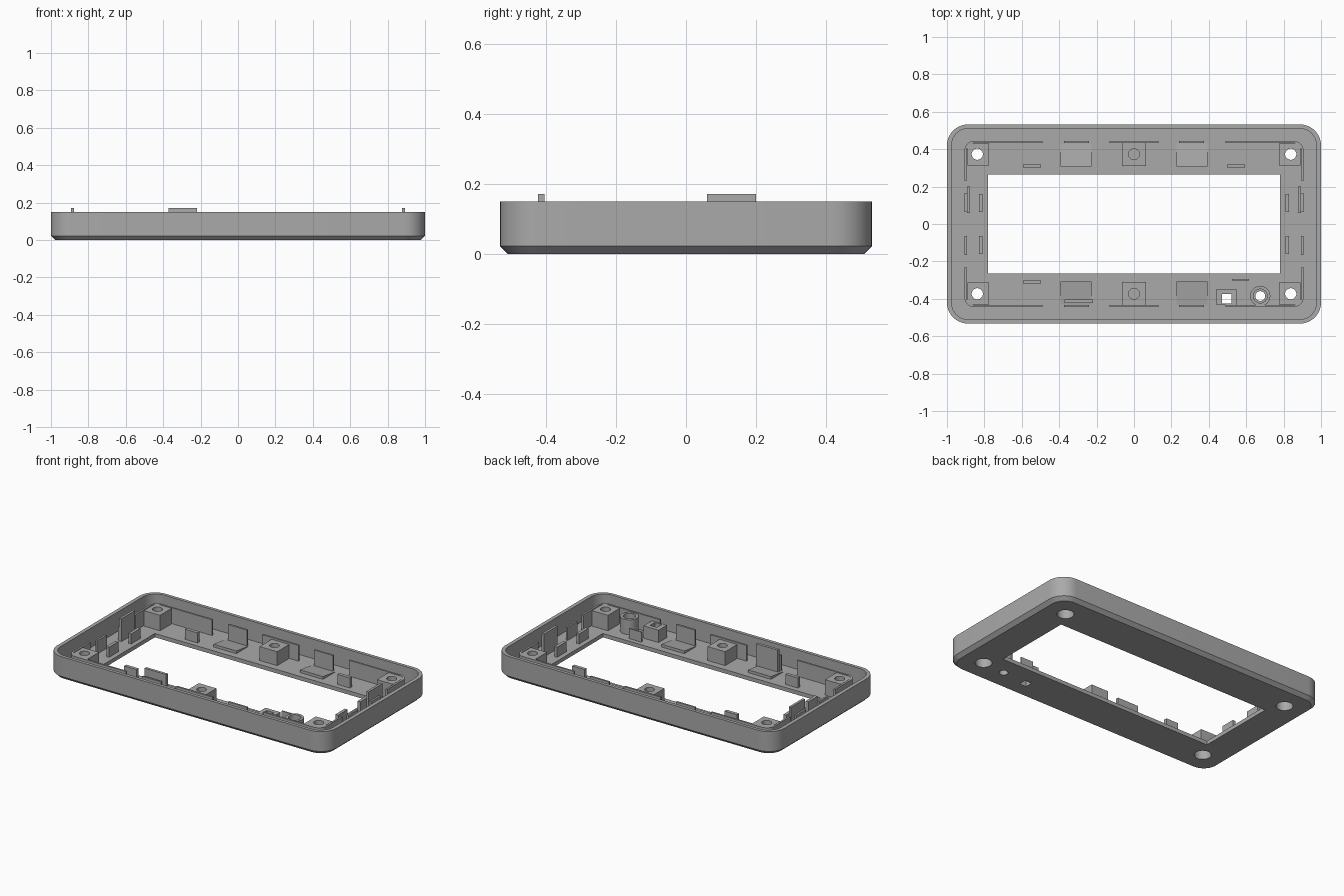
import bpy, bmesh, math

if "Cube" in bpy.data.objects:
    bpy.data.objects.remove(bpy.data.objects["Cube"])

grey = bpy.data.materials.new("plastic grey")
grey.diffuse_color = (0.4, 0.4, 0.4, 1)
grey.use_nodes = True
grey.node_tree.nodes["Principled BSDF"].inputs["Base Color"].default_value = grey.diffuse_color
FLOOR, TOP = 0.025, 0.15


def prism(name, loops):
    """Skin a stack of equal-length point loops and cap both ends."""
    bm = bmesh.new()
    rings = [[bm.verts.new(p) for p in loop] for loop in loops]
    n = len(rings[0])
    for a, b in zip(rings, rings[1:]):
        for i in range(n):
            j = (i + 1) % n
            bm.faces.new((a[i], a[j], b[j], b[i]))
    bm.faces.new(rings[0][::-1])
    bm.faces.new(rings[-1])
    bmesh.ops.recalc_face_normals(bm, faces=bm.faces)
    mesh = bpy.data.meshes.new(name)
    bm.to_mesh(mesh)
    bm.free()
    mesh.materials.append(grey)
    obj = bpy.data.objects.new(name, mesh)
    bpy.context.collection.objects.link(obj)
    return obj


def rounded(hx, hy, r, z, seg=10):
    pts = []
    for k, (sx, sy) in enumerate(((1, 1), (-1, 1), (-1, -1), (1, -1))):
        for i in range(seg + 1):
            a = math.pi / 2 * (k + i / seg)
            pts.append((sx * (hx - r) + r * math.cos(a), sy * (hy - r) + r * math.sin(a), z))
    return pts


def slab(name, hx, hy, r, z0, z1):
    return prism(name, [rounded(hx, hy, r, z0), rounded(hx, hy, r, z1)])


def box(name, x0, x1, y0, y1, z0, z1):
    return prism(name, [[(x0, y0, z), (x1, y0, z), (x1, y1, z), (x0, y1, z)] for z in (z0, z1)])


def cyl(name, x, y, r, z0, z1, n=32):
    ring = [(x + r * math.cos(2 * math.pi * i / n), y + r * math.sin(2 * math.pi * i / n)) for i in range(n)]
    return prism(name, [[(px, py, z) for px, py in ring] for z in (z0, z1)])


def cut(obj, cutters):
    bpy.context.view_layer.objects.active = obj
    for c in cutters:
        mod = obj.modifiers.new("cut", 'BOOLEAN')
        mod.operation, mod.solver, mod.object = 'DIFFERENCE', 'EXACT', c
        bpy.ops.object.modifier_apply(modifier=mod.name)
        bpy.data.objects.remove(c)


CORNERS = [(sx, sy) for sx in (-1, 1) for sy in (-1, 1)]
LED = (0.675, -0.385)
BUTTON = (0.495, -0.395)

# Tray: chamfered bottom, hollow inside, display opening, screw and control holes
tray = prism("bezel_tray", [rounded(0.976, 0.51, 0.09, 0), rounded(1, 0.532, 0.112, 0.022),
                            rounded(1, 0.532, 0.112, TOP)])
cut(tray, [slab("cavity", 0.975, 0.511, 0.09, FLOOR, 0.3),
           box("opening", -0.78, 0.78, -0.265, 0.265, -0.1, 0.3),
           cyl("led_hole", *LED, 0.026, -0.1, 0.1),
           box("button_hole", 0.47, 0.52, -0.425, -0.375, -0.1, 0.1)]
    + [cyl("screw_hole", sx * 0.838, sy * 0.373, 0.05, -0.1, 0.1) for sx, sy in CORNERS])

# Inner rib ring, interrupted along every side
ribs = slab("inner_ribs", 0.907, 0.445, 0.055, FLOOR, 0.127)
gaps = [slab("rib_inside", 0.895, 0.433, 0.045, -0.1, 0.3),
        box("end_gap", -1.1, 1.1, -0.23, 0.23, -0.1, 0.3)]
for s in (-1, 1):
    for a, b in ((0.13, 0.24), (0.375, 0.49)):
        gaps.append(box("side_gap", min(s * a, s * b), max(s * a, s * b), -0.7, 0.7, -0.1, 0.3))
cut(ribs, gaps)


def sbox(name, sx, sy, x0, x1, y0, y1, z0, z1):
    """Box mirrored into the chosen quadrant."""
    xs, ys = sorted((sx * x0, sx * x1)), sorted((sy * y0, sy * y1))
    return box(name, *xs, *ys, z0, z1)


for sx, sy in CORNERS:
    # Corner screw posts, counterbored from below
    post = sbox("corner_post", sx, sy, 0.776, 0.891, 0.312, 0.43, FLOOR, 0.125)
    cx, cy = sx * 0.838, sy * 0.373
    cut(post, [cyl("bore", cx, cy, 0.03, -0.1, 0.3), cyl("counterbore", cx, cy, 0.05, -0.1, 0.085)])
    # Display locating tabs and end tabs
    if (sx, sy) == (1, -1):
        box("thin_tab", 0.525, 0.615, -0.303, -0.295, FLOOR, 0.09)
    else:
        sbox("display_tab", sx, sy, 0.5, 0.59, 0.3, 0.322, FLOOR, 0.09)
    sbox("end_tab", sx, sy, 0.81, 0.83, 0.065, 0.16, FLOOR, 0.09)
    sbox("end_rib", sx, sy, 0.893, 0.905, 0.065, 0.165, FLOOR, 0.11)
    # Sloped pads rising from the ribs to the opening
    x0, x1 = sorted((sx * 0.228, sx * 0.392))
    prism("sloped_pad", [[(x, sy * 0.43, FLOOR - 0.002), (x, sy * 0.308, FLOOR - 0.002),
                          (x, sy * 0.308, FLOOR + 0.018), (x, sy * 0.43, FLOOR + 0.002)] for x in (x0, x1)])

# Middle screw posts with blind holes
for s in (-1, 1):
    post = sbox("middle_post", 1, s, -0.063, 0.063, 0.31, 0.434, FLOOR, 0.115)
    cut(post, [cyl("bore", 0, s * 0.373, 0.029, 0.04, 0.3)])

# Snap clips standing above the rim
for s in (-1, 1):
    sbox("end_clip", s, 1, 0.876, 0.892, 0.06, 0.2, FLOOR, 0.172)
box("front_clip", -0.372, -0.218, -0.423, -0.405, FLOOR, 0.172)

# Indicator tube and button guide
tube = cyl("indicator_tube", *LED, 0.054, FLOOR, 0.12)
cut(tube, [cyl("bore", *LED, 0.037, 0.045, 0.3), cyl("bore", *LED, 0.026, -0.1, 0.3)])
guide = box("button_guide", 0.44, 0.547, -0.434, -0.348, FLOOR, 0.105)
cut(guide, [box("bore", 0.47, 0.52, -0.425, -0.375, -0.1, 0.3)])

# Smooth round walls, crisp edges
bpy.ops.object.select_all(action='DESELECT')
for o in bpy.context.scene.objects:
    o.select_set(True)
    bpy.context.view_layer.objects.active = o
bpy.ops.object.shade_smooth_by_angle(angle=math.radians(30))
